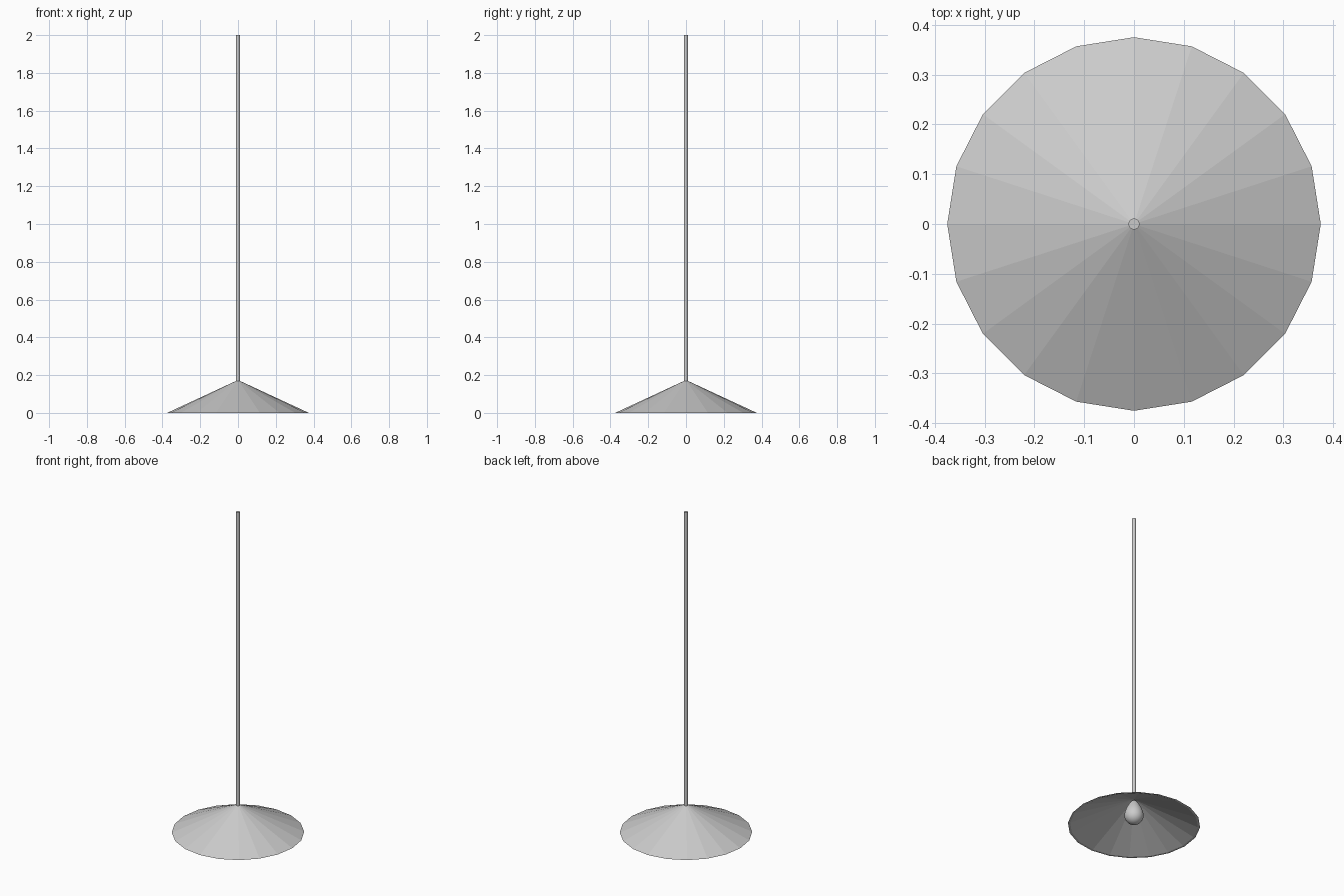
import bpy, bmesh
from math import cos, sin, pi

if "Cube" in bpy.data.objects:
    bpy.data.objects.remove(bpy.data.objects["Cube"])


def lathe(name, profile, sides, smooth=False):
    """Revolve (radius, z) points around z; zero radius makes a pole."""
    bm = bmesh.new()
    rings = []
    for r, z in profile:
        n = 1 if r == 0 else sides
        rings.append([bm.verts.new((r * cos(2 * pi * i / sides), r * sin(2 * pi * i / sides), z))
                      for i in range(n)])
    for a, b in zip(rings, rings[1:]):
        for i in range(sides):
            j = (i + 1) % sides
            quad = [a[i % len(a)], a[j % len(a)], b[j % len(b)], b[i % len(b)]]
            bm.faces.new(list(dict.fromkeys(quad)))
    bmesh.ops.recalc_face_normals(bm, faces=bm.faces)
    mesh = bpy.data.meshes.new(name)
    bm.to_mesh(mesh)
    bm.free()
    obj = bpy.data.objects.new(name, mesh)
    bpy.context.collection.objects.link(obj)
    if smooth:
        bpy.ops.object.select_all(action='DESELECT')
        obj.select_set(True)
        bpy.context.view_layer.objects.active = obj
        bpy.ops.object.shade_smooth_by_angle()
    return obj


# Hollow faceted cone shade with a thin flat rim
lathe("lamp_shade", [(0, 0.174), (0.375, 0), (0.362, 0), (0, 0.166)], 20)

# Hanging rod up to the ceiling
lathe("hanging_rod", [(0, 0.168), (0.011, 0.168), (0.011, 2), (0, 2)], 24, True)

# Egg-shaped bulb: round bottom, narrowing into the shade
r, zc = 0.054, 0.062
bottom = [(r * sin(k * pi / 16), zc - r * cos(k * pi / 16)) for k in range(9)]
neck = [(0.053, 0.075), (0.050, 0.088), (0.045, 0.102), (0.038, 0.117),
        (0.030, 0.132), (0.022, 0.145), (0.014, 0.154), (0, 0.158)]
lathe("light_bulb", bottom + neck, 32, True)
